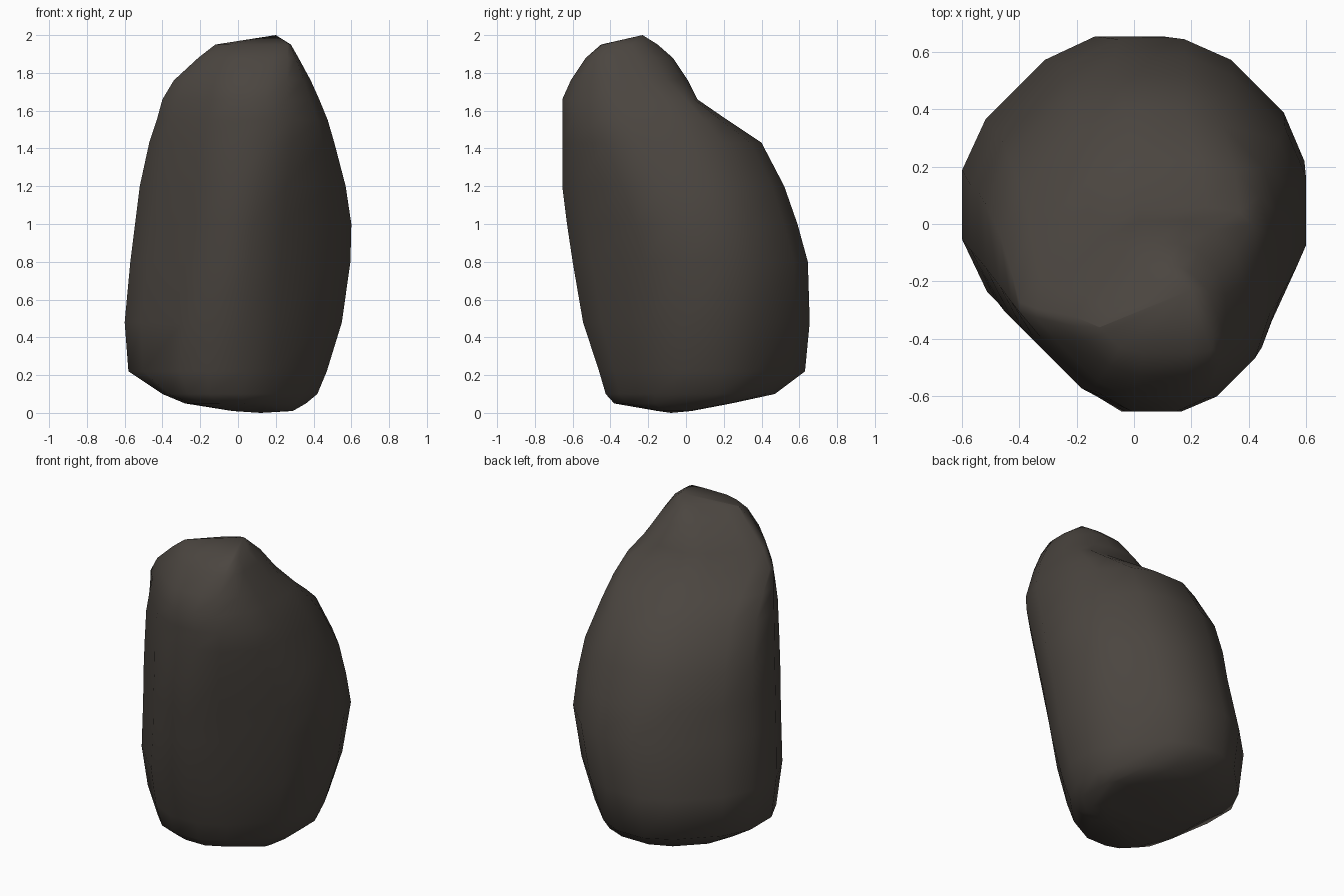
import bpy, bmesh, math
from mathutils import Vector

if "Cube" in bpy.data.objects:
    bpy.data.objects.remove(bpy.data.objects["Cube"])

# Boulder profile: height, then how far the surface reaches from the axis
# towards E, NE, N, NW, W, SW, S, SE (N is +y, the back)
LEVELS = [
    (0.01, .29, .20, .03, .03, .03, .11, .15, .28),
    (0.05, .36, .39, .24, .21, .28, .38, .38, .33),
    (0.10, .42, .47, .47, .43, .40, .46, .425, .36),
    (0.22, .47, .53, .63, .595, .58, .49, .46, .40),
    (0.48, .55, .60, .655, .625, .60, .53, .545, .46),
    (0.80, .595, .645, .645, .56, .57, .53, .60, .51),
    (1.00, .60, .61, .59, .53, .545, .535, .63, .545),
    (1.20, .57, .565, .52, .48, .52, .535, .655, .58),
    (1.43, .51, .46, .40, .36, .47, .535, .655, .62),
    (1.55, .475, .38, .22, .22, .43, .525, .655, .63),
    (1.66, .43, .29, .06, .10, .40, .51, .655, .61),
    (1.76, .385, .18, .01, .04, .34, .48, .61, .59),
    (1.88, .32, .09, -.07, -.07, .21, .41, .53, .55),
    (1.95, .28, .02, -.15, -.17, .12, .34, .45, .50),
]
PEAK = (0.20, -0.23, 2.0)
FOOT = (0.12, -0.08, 0.0)


def section(reach):
    """Octagon touching the eight reaches, with its corners cut."""
    corners = []
    for i in range(8):
        a, b = math.radians(45 * i), math.radians(45 * (i + 1))
        p, q = reach[i], reach[(i + 1) % 8]
        det = math.sin(b - a)
        corners.append(Vector(((p * math.sin(b) - q * math.sin(a)) / det,
                               (q * math.cos(a) - p * math.cos(b)) / det)))
    ring = []
    for i in range(8):
        c, d = corners[i - 1], corners[i]
        ring += [c.lerp(d, 0.22), c.lerp(d, 0.78)]
    return ring


# Loft the sections into one closed stone
bm = bmesh.new()
rings = [[bm.verts.new((p.x, p.y, lv[0])) for p in section(lv[1:])] for lv in LEVELS]
n = 16
for low, high in zip(rings, rings[1:]):
    for i in range(n):
        j = (i + 1) % n
        bm.faces.new((low[i], low[j], high[j], high[i]))
foot, peak = bm.verts.new(FOOT), bm.verts.new(PEAK)
for i in range(n):
    j = (i + 1) % n
    bm.faces.new((rings[0][j], rings[0][i], foot))
    bm.faces.new((rings[-1][i], rings[-1][j], peak))
bmesh.ops.recalc_face_normals(bm, faces=bm.faces)
for f in bm.faces:
    f.smooth = True

mesh = bpy.data.meshes.new("boulder")
bm.to_mesh(mesh)
bm.free()
boulder = bpy.data.objects.new("boulder", mesh)
bpy.context.collection.objects.link(boulder)

# Stone colour
stone = bpy.data.materials.new("dark brown stone")
stone.diffuse_color = (0.070, 0.060, 0.051, 1)
stone.use_nodes = True
stone.node_tree.nodes["Principled BSDF"].inputs["Base Color"].default_value = stone.diffuse_color
mesh.materials.append(stone)
